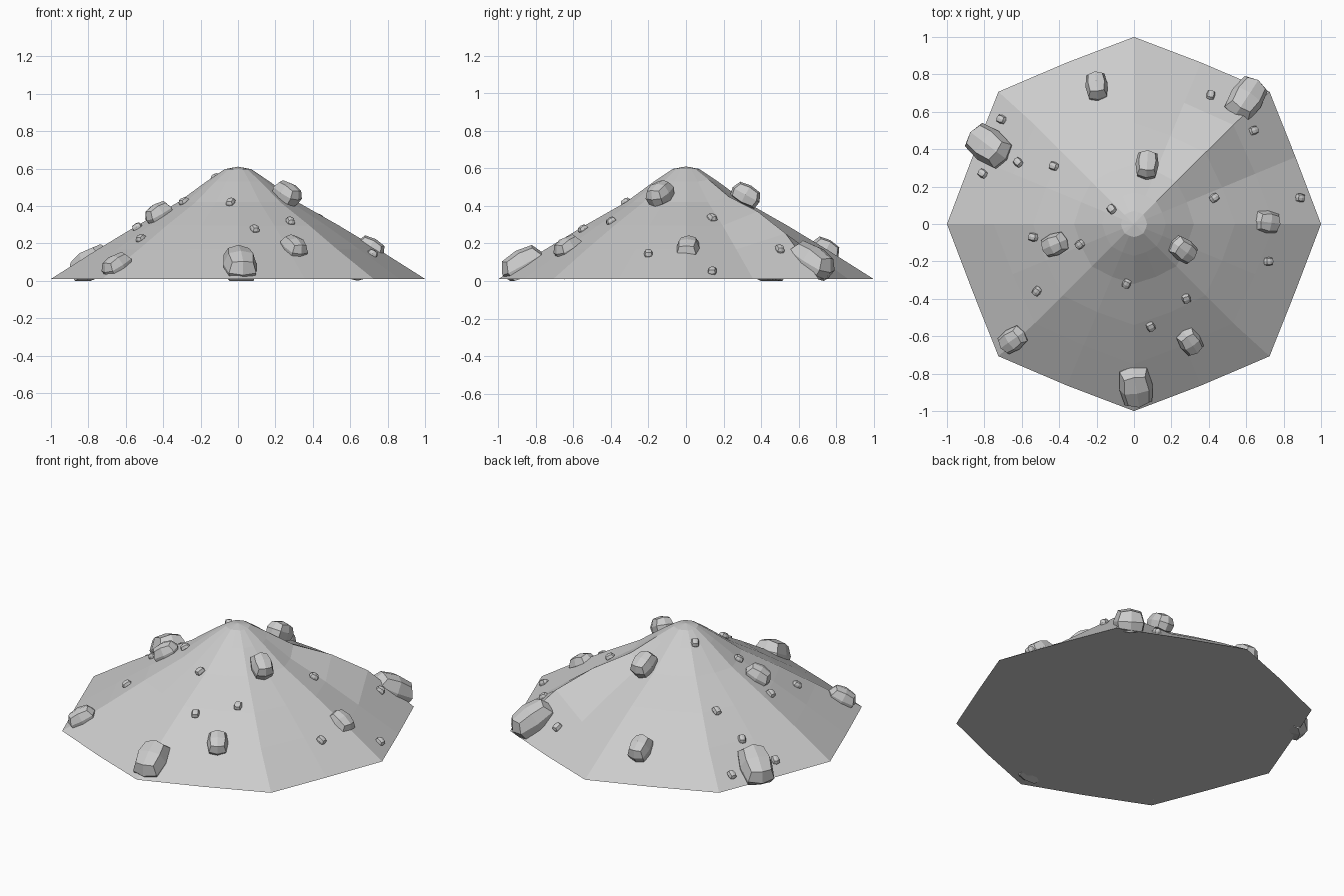
import bpy, bmesh, math
from mathutils import Vector, Matrix
from mathutils.bvhtree import BVHTree

if "Cube" in bpy.data.objects:
    bpy.data.objects.remove(bpy.data.objects["Cube"])


def make_object(name, bm):
    bmesh.ops.recalc_face_normals(bm, faces=bm.faces)
    mesh = bpy.data.meshes.new(name)
    bm.to_mesh(mesh)
    obj = bpy.data.objects.new(name, mesh)
    bpy.context.collection.objects.link(obj)
    return obj


# mound: octagonal foot, faceted cone with a ridge at the back right
PROFILE = [(1.0, 0.01), (0.75, 0.168), (0.54, 0.295), (0.32, 0.42),
           (0.17, 0.53), (0.07, 0.597)]
RIDGE = [0, 0.085, 0.075, 0.03, 0.01, 0]
SIDES = 16
bm = bmesh.new()
rings = []
for i, (r, z) in enumerate(PROFILE):
    ring = []
    for k in range(SIDES):
        a = 2 * math.pi * k / SIDES
        flat = math.cos(math.pi / 8)
        f = 1.0 if k % 2 == 0 else flat + (1 - flat) * (1 - r) * 0.6
        wide = 1.025 if k % 4 == 2 and i == 0 else 1.0
        if k % 2 and i == 0:
            f = flat * 1.012
        lift = RIDGE[i] if k == 2 else 0
        ring.append(bm.verts.new((r * f * wide * math.cos(a), r * f * math.sin(a), z + lift)))
    rings.append(ring)
for lo, hi in zip(rings, rings[1:]):
    for k in range(SIDES):
        n = (k + 1) % SIDES
        bm.faces.new((lo[k], lo[n], hi[n], hi[k]))
top = bm.verts.new((0, 0, 0.61))
for k in range(SIDES):
    bm.faces.new((rings[-1][k], rings[-1][(k + 1) % SIDES], top))
bm.faces.new(rings[0][::-1])
make_object("mound", bm)
ground = BVHTree.FromBMesh(bm)


# boulder: rounded cube, long axis pointing down the slope
def rock(name, x, y, z, half, twist=0.0, tilt=0.5):
    b = bmesh.new()
    bmesh.ops.create_cube(b, size=2)
    bmesh.ops.subdivide_edges(b, edges=b.edges[:], cuts=1, use_grid_fill=True)
    turn = (Matrix.Rotation(math.atan2(y, x) + twist, 3, 'Z')
            @ Matrix.Rotation(tilt, 3, 'Y'))
    for v in b.verts:
        p = v.co.copy()
        p *= {1: 1.0, 2: 0.82, 3: 0.68}[round(p.length_squared)]
        taper = 1 - 0.12 * p.z
        p = Vector((p.x * half[0] * taper, p.y * half[1] * taper, p.z * half[2]))
        v.co = turn @ p + Vector((x, y, z))
    for v in b.verts:
        v.co.z = max(v.co.z, 0.0)
    return make_object(name, b)


BOULDERS = [
    (0.01, -0.87, 0.09, (0.125, 0.09, 0.08)),
    (-0.78, 0.42, 0.09, (0.135, 0.095, 0.08)),
    (0.60, 0.67, 0.11, (0.135, 0.09, 0.08)),
    (-0.20, 0.74, 0.165, (0.082, 0.06, 0.06)),
    (0.07, 0.32, 0.46, (0.082, 0.062, 0.055)),
    (0.265, -0.14, 0.47, (0.08, 0.062, 0.055)),
    (-0.425, -0.11, 0.36, (0.078, 0.06, 0.055)),
    (0.71, 0.01, 0.175, (0.08, 0.062, 0.055)),
    (0.30, -0.63, 0.18, (0.08, 0.06, 0.055)),
    (-0.65, -0.62, 0.085, (0.085, 0.062, 0.055)),
]
for i, (x, y, z, half) in enumerate(BOULDERS):
    rock(f"boulder_{i + 1}", x, y, z, half, twist=0.15 * (-1) ** i)

# pebbles resting on the slope
PEBBLES = [(0.41, 0.69), (0.64, 0.5), (0.43, 0.14), (0.89, 0.14), (0.72, -0.2),
           (0.28, -0.4), (0.09, -0.55), (-0.04, -0.32), (-0.29, -0.11),
           (-0.54, -0.07), (-0.52, -0.36), (-0.12, 0.08), (-0.43, 0.31),
           (-0.62, 0.33), (-0.71, 0.56), (-0.81, 0.27)]
for i, (x, y) in enumerate(PEBBLES):
    hit = ground.ray_cast(Vector((x, y, 2)), Vector((0, 0, -1)))[0]
    z = hit.z if hit else 0.03
    rock(f"pebble_{i + 1}", x, y, z + 0.008, (0.028, 0.023, 0.02), twist=0.3 * (-1) ** i)
